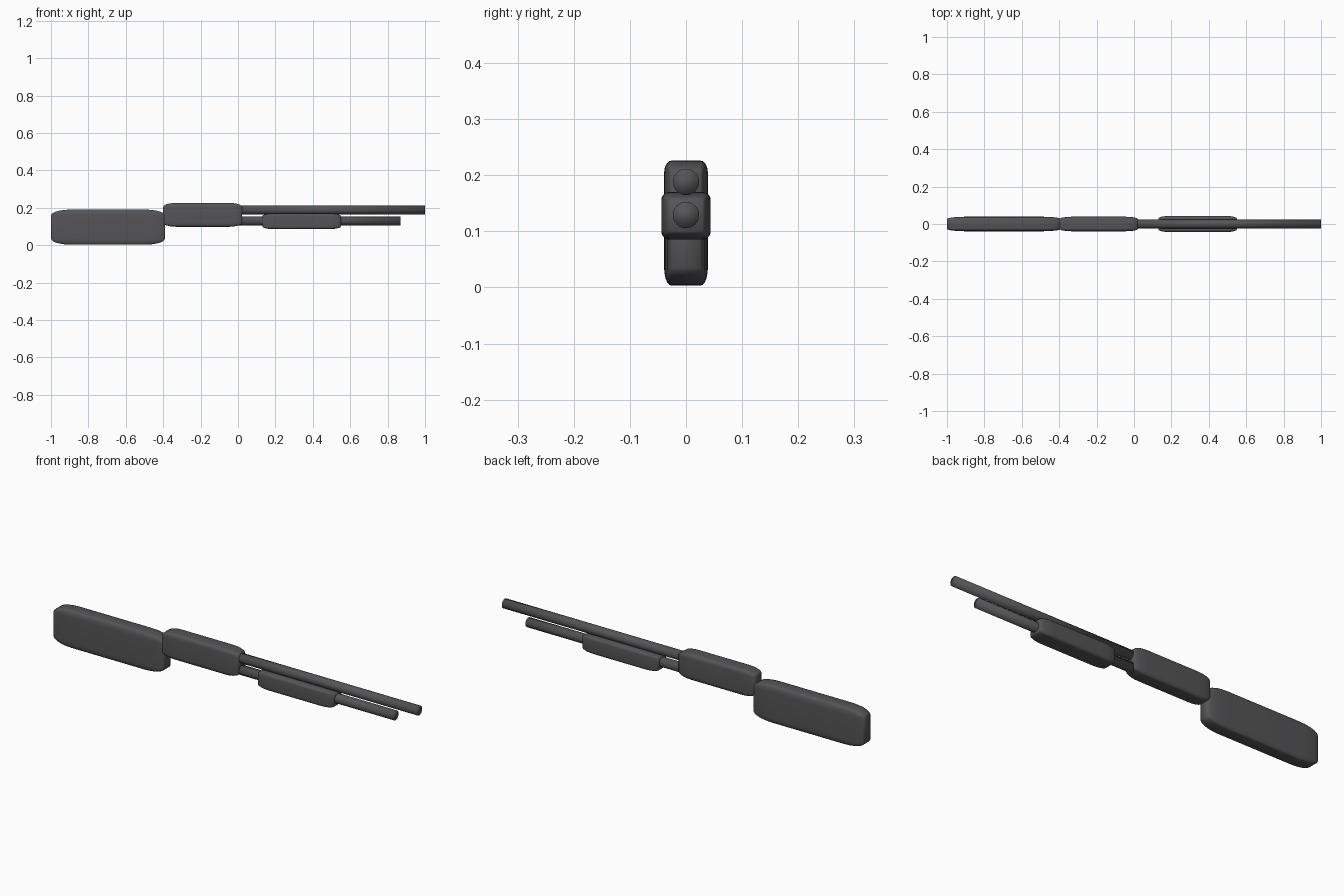
import bpy
import math

old = bpy.data.objects.get("Cube")
if old:
    bpy.data.objects.remove(old, do_unlink=True)

# One dark gunmetal colour for everything
metal = bpy.data.materials.new("dark_grey")
metal.use_nodes = True
colour = (0.09, 0.09, 0.095, 1)
metal.diffuse_color = colour
metal.node_tree.nodes["Principled BSDF"].inputs["Base Color"].default_value = colour


def finish(name):
    ob = bpy.context.object
    ob.name = name
    ob.data.name = name
    ob.data.materials.append(metal)
    bpy.ops.object.shade_smooth()
    return ob


def rounded_block(name, x0, x1, z0, z1, half_y):
    """Cube rounded in proportion to its own length, depth and height."""
    bpy.ops.mesh.primitive_cube_add(size=1, location=((x0 + x1) / 2, 0, (z0 + z1) / 2))
    ob = finish(name)
    ob.scale = (x1 - x0, 2 * half_y, z1 - z0)
    bevel = ob.modifiers.new("rounding", 'BEVEL')
    bevel.width = 0.17
    bevel.segments = 5
    return ob


def tube(name, x0, x1, z, radius):
    bpy.ops.mesh.primitive_cylinder_add(
        vertices=32, radius=radius, depth=x1 - x0,
        location=((x0 + x1) / 2, 0, z), rotation=(0, math.pi / 2, 0))
    return finish(name)


# Stock, receiver and sliding grip
rounded_block("stock", -1, -0.39, 0.003, 0.19, 0.039)
rounded_block("receiver", -0.4, 0.022, 0.098, 0.226, 0.039)
rounded_block("sliding_grip", 0.13, 0.55, 0.085, 0.17, 0.044)

# Barrel above, magazine tube below
tube("barrel", -0.02, 1, 0.188, 0.0235)
tube("magazine_tube", 0, 0.87, 0.129, 0.0235)
